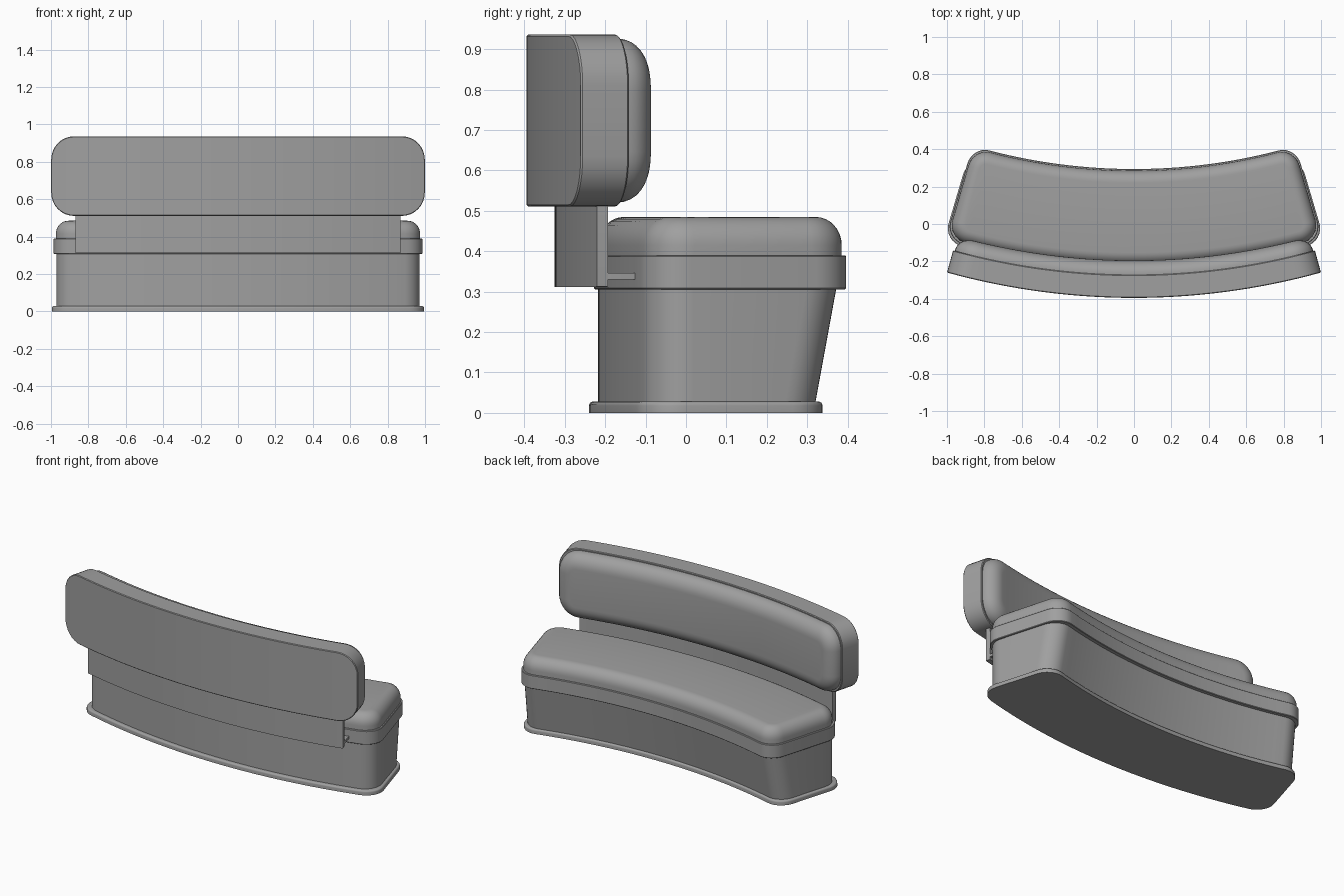
import bpy, bmesh
from math import sin, cos, pi, radians

cube = bpy.data.objects.get("Cube")
if cube:
    bpy.data.objects.remove(cube, do_unlink=True)

CENTRE_Y = 3.36          # centre of the arc that every part follows
SEAT_R, BACK_R = 3.35, 3.755

grey = bpy.data.materials.new("plain grey")
grey.use_nodes = True
COLOUR = (0.35, 0.35, 0.35, 1)
grey.diffuse_color = COLOUR
grey.node_tree.nodes["Principled BSDF"].inputs["Base Color"].default_value = COLOUR


def polar(theta, r, z):
    return (r * sin(theta), CENTRE_Y - r * cos(theta), z)


def seat_map(u, v, w):
    return polar(u / SEAT_R, v, w)


def back_map(u, v, w):
    return polar(u / BACK_R, w, v)


def outline(half, v0, v1, c, steps=8, mid=32):
    """Lower and upper edges of a rounded rectangle, sampled at equal u."""
    right = [(half - c + c * sin(a), c - c * cos(a))
             for a in (pi / 2 * k / steps for k in range(steps + 1))]
    left = [(-u, d) for u, d in reversed(right)]
    span = half - c
    flat = [(-span + 2 * span * k / mid, 0) for k in range(1, mid)]
    edge = left + flat + right
    return [(u, v0 + d) for u, d in edge], [(u, v1 - d) for u, d in edge]


def slab(name, layers, mapping):
    """Loft rounded rectangles (w, half length, v0, v1, corner) along w."""
    bm = bmesh.new()
    rings = []
    for w, half, v0, v1, c in layers:
        low, high = outline(half, v0, v1, c)
        rings.append([bm.verts.new(mapping(u, v, w)) for u, v in low + high[::-1]])
    n = len(rings[0])
    for a, b in zip(rings, rings[1:]):
        for i in range(n):
            j = (i + 1) % n
            bm.faces.new((a[i], a[j], b[j], b[i]))
    for ring in (rings[0], rings[-1]):
        for i in range(n // 2 - 1):
            bm.faces.new((ring[i], ring[i + 1], ring[n - 2 - i], ring[n - 1 - i]))
    bmesh.ops.remove_doubles(bm, verts=bm.verts, dist=0.00005)
    bmesh.ops.recalc_face_normals(bm, faces=bm.faces)
    mesh = bpy.data.meshes.new(name)
    bm.to_mesh(mesh)
    bm.free()
    mesh.materials.append(grey)
    obj = bpy.data.objects.new(name, mesh)
    bpy.context.collection.objects.link(obj)
    bpy.ops.object.select_all(action='DESELECT')
    obj.select_set(True)
    bpy.context.view_layer.objects.active = obj
    bpy.ops.object.shade_smooth_by_angle(angle=radians(35))
    return obj


def inset(w, d, half, v0, v1, c):
    return (w, half - d, v0 + d, v1 - d, max(c - d, 0.003))


def padded(w0, height, depth, shape, steps=8):
    """Layers of a cushion whose edge rolls over in a quarter ellipse."""
    angles = [pi / 2 * k / steps for k in range(steps + 1)]
    return [inset(w0 + height * sin(a), depth * (1 - cos(a)), *shape) for a in angles]


# Plinth with a softened top edge
plinth = (0.962, 3.128, 3.6, 0.1)
slab("plinth", [inset(0, 0, *plinth)] + padded(0.018, 0.01, 0.01, plinth, 4), seat_map)

# Base body, its inner side leaning outward towards the top
slab("seat_base", [(0.02, 0.945, 3.143, 3.578, 0.1),
                   (0.31, 0.945, 3.088, 3.578, 0.1)], seat_map)

# Seat rim and cushion
rim = (0.956, 3.066, 3.588, 0.1)
slab("seat_rim", [inset(0.306, 0.003, *rim), inset(0.309, 0, *rim),
                  inset(0.387, 0, *rim), inset(0.39, 0.003, *rim)], seat_map)
cushion = (0.947, 3.075, 3.578, 0.1)
slab("seat_cushion", [inset(0.385, 0, *cushion)] + padded(0.415, 0.07, 0.065, cushion),
     seat_map)

# Bracket strip and board carrying the backrest
slab("bracket_strip", [(z, 0.798, 3.56, 3.66, 0.001) for z in (0.33, 0.346)], seat_map)
slab("back_board", [(r, 0.895, 0.312, 0.53, 0.003) for r in (3.657, 3.685)], back_map)

# Backrest shell and its cushion
shell = (1.012, 0.511, 0.936, 0.125)
slab("backrest_shell", [inset(3.632, 0.004, *shell), inset(3.636, 0, *shell),
                        inset(3.751, 0, *shell), inset(3.755, 0.004, *shell)], back_map)
pad = (1.002, 0.521, 0.926, 0.125)
slab("backrest_cushion", [inset(3.64, 0, *pad)] + padded(3.625, -0.07, 0.085, pad),
     back_map)
